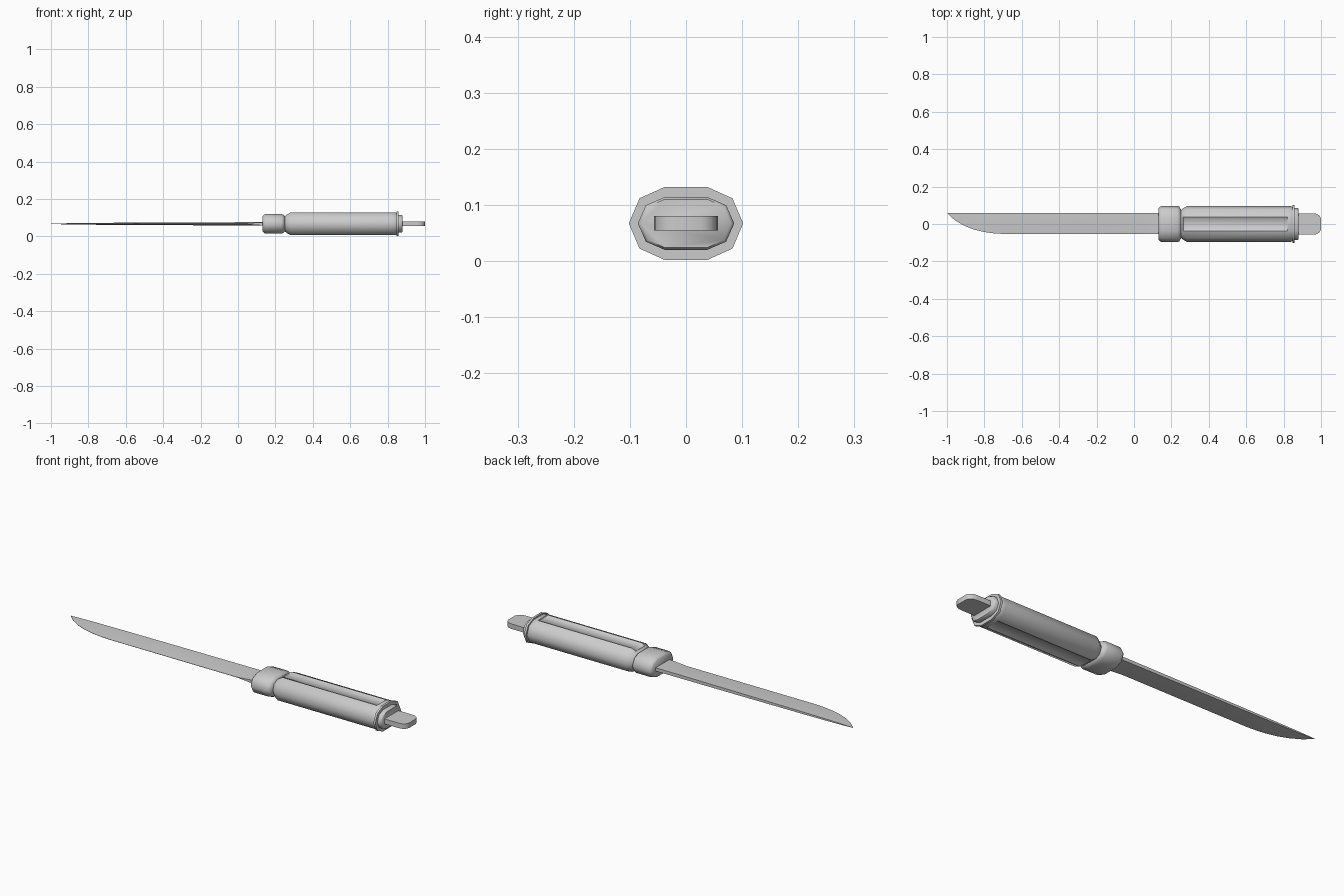
import bpy, bmesh, math

if "Cube" in bpy.data.objects:
    bpy.data.objects.remove(bpy.data.objects["Cube"])

ZC = 0.067  # height of the long axis


def finish(bm, name, angle):
    bmesh.ops.recalc_face_normals(bm, faces=bm.faces)
    me = bpy.data.meshes.new(name)
    bm.to_mesh(me)
    bm.free()
    ob = bpy.data.objects.new(name, me)
    bpy.context.collection.objects.link(ob)
    bpy.ops.object.select_all(action='DESELECT')
    ob.select_set(True)
    bpy.context.view_layer.objects.active = ob
    bpy.ops.object.shade_smooth_by_angle(angle=math.radians(angle))
    return ob


def loft(sections):
    """Skin a list of (x, [(y, z), ...]) sections and cap the ends."""
    bm = bmesh.new()
    rings = [[bm.verts.new((x, y, ZC + z)) for y, z in pts] for x, pts in sections]
    for a, b in zip(rings, rings[1:]):
        n = len(a)
        for i in range(n):
            j = (i + 1) % n
            bm.faces.new((a[i], a[j], b[j], b[i]))
    bm.faces.new(rings[0])
    bm.faces.new(rings[-1])
    bmesh.ops.recalc_face_normals(bm, faces=bm.faces)
    return bm


def decagon(hw, hh, flat=0.038):
    """Ten-sided grip section with flat top and bottom."""
    sy, sz = flat + (hw - flat) * 0.7, hh * 0.69
    q = [(flat, hh), (sy, sz), (hw, 0), (sy, -sz), (flat, -hh)]
    return q + [(-y, -z) for y, z in q]


def turned(name, stations, angle=50):
    return finish(loft([(x, decagon(w, h)) for x, w, h in stations]), name, angle)


# guard collar
turned("guard", [(0.132, 0.084, 0.042), (0.139, 0.093, 0.049), (0.150, 0.097, 0.053),
                 (0.232, 0.097, 0.053), (0.243, 0.092, 0.048), (0.252, 0.075, 0.040)])

# handle with a shallow inset panel along top and bottom
bm = loft([(x, decagon(w, h)) for x, w, h in
           [(0.248, 0.072, 0.039), (0.262, 0.083, 0.050), (0.282, 0.095, 0.061),
            (0.822, 0.095, 0.061), (0.840, 0.095, 0.061), (0.850, 0.090, 0.056)]])
for s in (1, -1):
    panel = [f for f in bm.faces if f.normal.z * s > 0.5
             and abs(f.calc_center_median().y) < 0.01
             and 0.26 < f.calc_center_median().x < 0.7]
    bmesh.ops.inset_region(bm, faces=panel, thickness=0.003, depth=-0.003)
finish(bm, "handle", 50)

# rear flange and end cap
turned("flange", [(0.847, 0.102, 0.065), (0.858, 0.102, 0.065)])
turned("end_cap", [(0.856, 0.086, 0.047), (0.874, 0.086, 0.047), (0.880, 0.080, 0.043)])

# flat tang tab with rounded corners
half = [(0.86, 0.057), (0.955, 0.057), (0.978, 0.054), (0.993, 0.044), (1.0, 0.028)]
outline = half + [(x, -y) for x, y in reversed(half)]
bm = bmesh.new()
face = bm.faces.new([bm.verts.new((x, y, ZC - 0.013)) for x, y in outline])
top = bmesh.ops.extrude_face_region(bm, geom=[face])
bmesh.ops.translate(bm, vec=(0, 0, 0.026),
                    verts=[v for v in top["geom"] if isinstance(v, bmesh.types.BMVert)])
finish(bm, "tang_tab", 35)


# blade: straight spine at +y, ground edge at -y curving up to the tip
def blade_section(edge, spine_t, edge_t):
    mid = edge + (0.06 - edge) * 0.62
    return [(0.06, spine_t), (mid, spine_t), (edge, edge_t),
            (edge, -edge_t), (mid, -spine_t), (0.06, -spine_t)]


stations = [(0.15, -0.053, 0.0085, 0.0085), (0.11, -0.053, 0.0085, 0.0075),
            (0.03, -0.053, 0.0085, 0.001), (-0.30, -0.053, 0.0075, 0.0008),
            (-0.70, -0.053, 0.0055, 0.0006), (-0.76, -0.049, 0.005, 0.0006),
            (-0.81, -0.041, 0.0045, 0.0006), (-0.86, -0.028, 0.004, 0.0006),
            (-0.91, -0.008, 0.0032, 0.0006), (-0.96, 0.022, 0.002, 0.0005),
            (-1.0, 0.059, 0.0006, 0.0004)]
finish(loft([(x, blade_section(e, s, t)) for x, e, s, t in stations]), "blade", 30)
